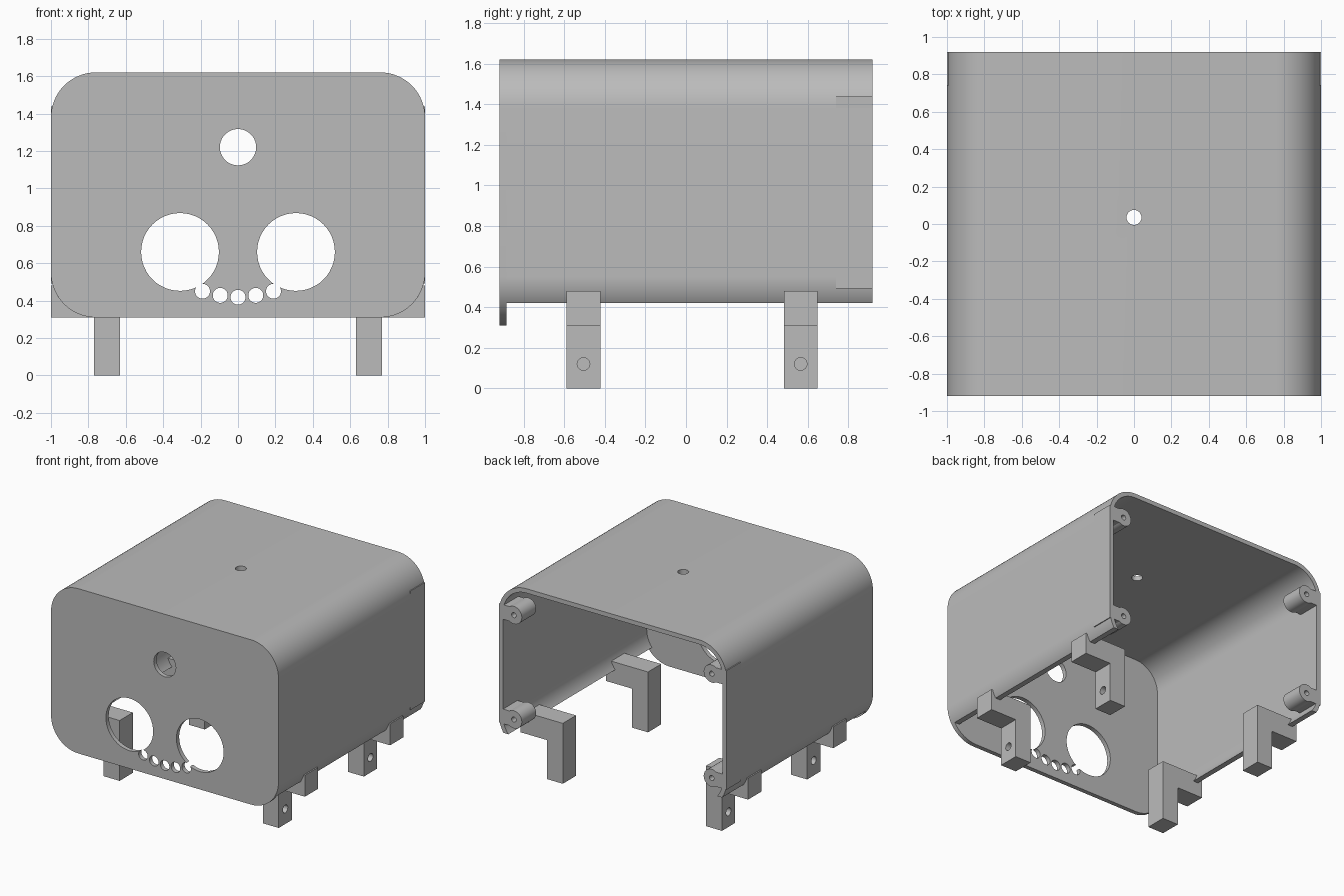
import bpy, bmesh
from math import asin, cos, sin, pi, radians
from mathutils import Matrix

if "Cube" in bpy.data.objects:
    bpy.data.objects.remove(bpy.data.objects["Cube"])

# Single plain grey
grey = bpy.data.materials.new("plain_grey")
grey.use_nodes = True
grey.diffuse_color = (0.5, 0.5, 0.5, 1)
grey.node_tree.nodes["Principled BSDF"].inputs["Base Color"].default_value = (0.5, 0.5, 0.5, 1)

FRONT, BACK, WALL = -0.92, 0.92, 0.035
LOW, HIGH, RADIUS = 0.31, 1.62, 0.24
CX, CZ_TOP, CZ_LOW = 1 - RADIUS, HIGH - RADIUS, LOW + RADIUS
SHELL_LOW = 0.42


def finish(name, bm):
    bmesh.ops.recalc_face_normals(bm, faces=bm.faces)
    mesh = bpy.data.meshes.new(name)
    bm.to_mesh(mesh)
    bm.free()
    mesh.materials.append(grey)
    obj = bpy.data.objects.new(name, mesh)
    bpy.context.collection.objects.link(obj)
    return obj


def prism(name, profile, y0, y1):
    """Extrude an x-z outline along y."""
    bm = bmesh.new()
    face = bm.faces.new([bm.verts.new((x, y0, z)) for x, z in profile])
    side = bmesh.ops.extrude_face_region(bm, geom=[face])["geom"]
    verts = [v for v in side if isinstance(v, bmesh.types.BMVert)]
    bmesh.ops.translate(bm, verts=verts, vec=(0, y1 - y0, 0))
    return finish(name, bm)


def box(name, x0, x1, y0, y1, z0, z1):
    return prism(name, [(x0, z0), (x1, z0), (x1, z1), (x0, z1)], y0, y1)


def cylinder(name, centre, radius, depth, axis, sides=48):
    bm = bmesh.new()
    turn = {"X": Matrix.Rotation(pi / 2, 4, "Y"),
            "Y": Matrix.Rotation(pi / 2, 4, "X"),
            "Z": Matrix.Identity(4)}[axis]
    bmesh.ops.create_cone(bm, cap_ends=True, segments=sides, radius1=radius,
                          radius2=radius, depth=depth,
                          matrix=Matrix.Translation(centre) @ turn)
    return finish(name, bm)


def combine(obj, other, operation):
    mod = obj.modifiers.new(operation.lower(), "BOOLEAN")
    mod.operation, mod.solver, mod.object = operation, "EXACT", other
    bpy.context.view_layer.objects.active = obj
    bpy.ops.object.modifier_apply(modifier=mod.name)
    bpy.data.objects.remove(other)


def drill(obj, centre, radius, depth, axis):
    combine(obj, cylinder("drill", centre, radius, depth, axis), "DIFFERENCE")


def smooth(obj):
    bpy.ops.object.select_all(action="DESELECT")
    obj.select_set(True)
    bpy.context.view_layer.objects.active = obj
    bpy.ops.object.shade_smooth_by_angle(angle=radians(30))


def arc(cx, cz, radius, start, end, steps=16):
    angles = [start + (end - start) * i / steps for i in range(steps + 1)]
    return [(cx + radius * cos(a), cz + radius * sin(a)) for a in angles]


def mirrored(points):
    return [(-x, z) for x, z in reversed(points)]


# Front plate: full rounded rectangle with the round openings
half = arc(CX, CZ_LOW, RADIUS, -pi / 2, 0) + arc(CX, CZ_TOP, RADIUS, 0, pi / 2)
plate = prism("front_plate", half + mirrored(half), FRONT, FRONT + WALL)
holes = [(0, 1.22, 0.097), (0, 0.418, 0.04)]
for s in (-1, 1):
    holes += [(s * 0.31, 0.66, 0.208), (s * 0.095, 0.428, 0.04), (s * 0.19, 0.45, 0.04)]
for x, z, r in holes:
    drill(plate, (x, FRONT, z), r, 0.2, "Y")
smooth(plate)


# Shell: thin wrap over the sides and top, open at the back and below
def shell_side(radius):
    start = -asin((CZ_LOW - SHELL_LOW) / radius)
    return arc(CX, CZ_LOW, radius, start, 0) + arc(CX, CZ_TOP, radius, 0, pi / 2)


outer, inner = shell_side(RADIUS), shell_side(RADIUS - WALL)
outline = outer + mirrored(outer) + [(-x, z) for x, z in inner] + inner[::-1]
shell = prism("shell", outline, FRONT + WALL, BACK)
drill(shell, (0, 0.035, HIGH), 0.04, 0.3, "Z")
smooth(shell)

for s, side in ((-1, "right"), (1, "left")):
    # Screw posts in the back corners
    for z, level in ((CZ_LOW, "lower"), (CZ_TOP, "upper")):
        post = cylinder(f"{level}_{side}_screw_post", (s * 0.87, 0.83, z), 0.07, 0.18, "Y")
        web = box("web", *sorted((s * 0.87, s * 1.0)), 0.74, BACK, z - 0.058, z + 0.058)
        combine(post, web, "UNION")
        drill(post, (s * 0.87, BACK, z), 0.02, 0.28, "Y")
        smooth(post)

    # L-shaped feet with a blind hole on the outer face
    for y, place in ((-0.505, "front"), (0.565, "back")):
        ell = [(0.63, 0), (0.77, 0), (0.77, LOW), (1, LOW), (1, 0.48), (0.63, 0.48)]
        foot = prism(f"{place}_{side}_foot", [(s * x, z) for x, z in ell],
                     y - 0.083, y + 0.083)
        drill(foot, (s * 0.77, y, 0.12), 0.031, 0.2, "X")
        smooth(foot)
